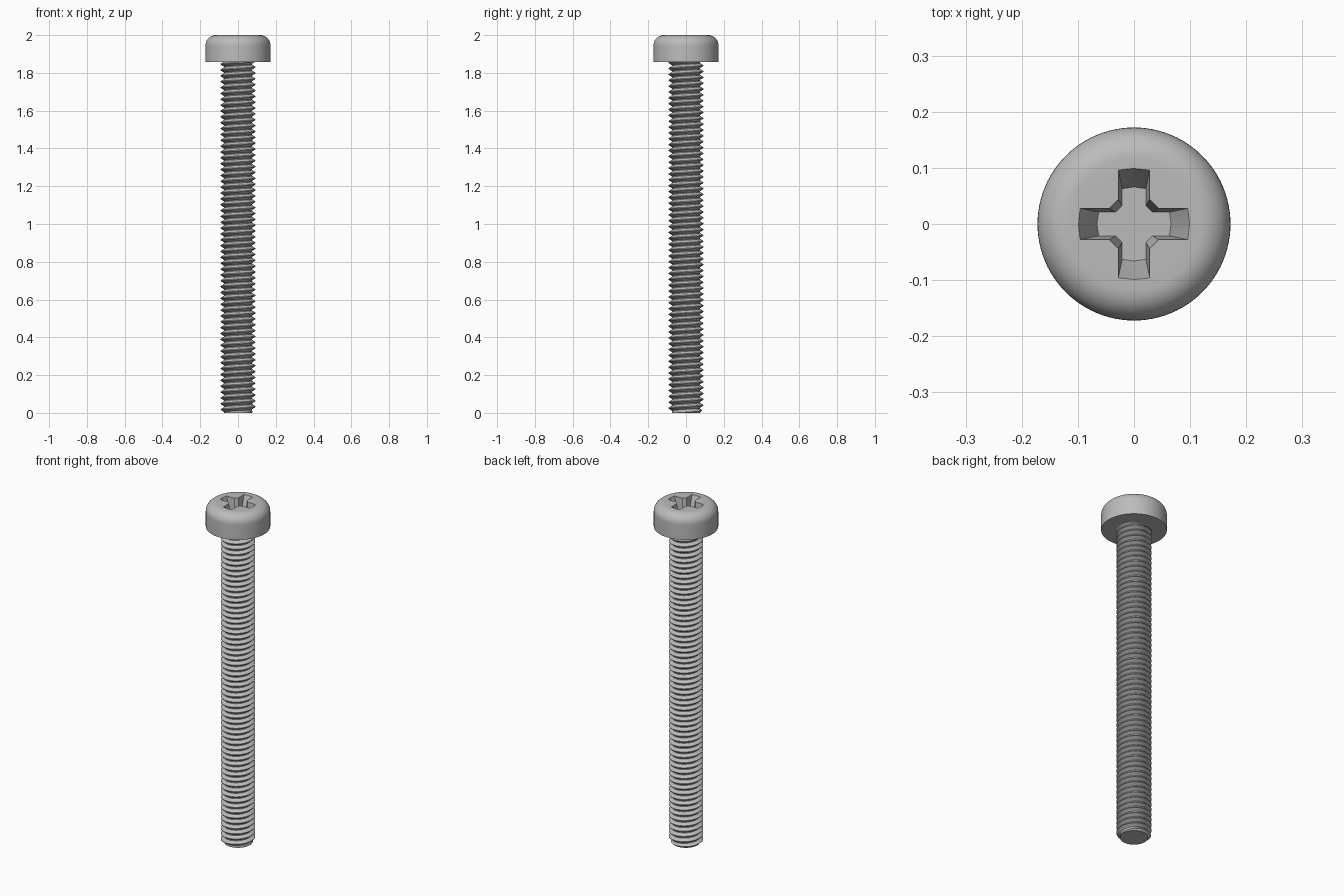
import bpy, bmesh
from math import sin, cos, pi, radians

if "Cube" in bpy.data.objects:
    bpy.data.objects.remove(bpy.data.objects["Cube"])

steel = bpy.data.materials.new("steel_grey")
steel.use_nodes = True
GREY = (0.5, 0.5, 0.5, 1)
steel.diffuse_color = GREY
steel.node_tree.nodes["Principled BSDF"].inputs["Base Color"].default_value = GREY

HEAD_BASE, TOP = 1.857, 2.0
HEAD_R, ROUND = 0.172, 0.055
ROOT, CREST, PITCH = 0.074, 0.092, 0.031


def finish(bm, name):
    bmesh.ops.remove_doubles(bm, verts=bm.verts, dist=1e-5)
    bmesh.ops.recalc_face_normals(bm, faces=bm.faces)
    mesh = bpy.data.meshes.new(name)
    bm.to_mesh(mesh)
    bm.free()
    mesh.materials.append(steel)
    obj = bpy.data.objects.new(name, mesh)
    bpy.context.collection.objects.link(obj)
    return obj


def select(obj):
    bpy.ops.object.select_all(action='DESELECT')
    obj.select_set(True)
    bpy.context.view_layer.objects.active = obj


def loft(name, rings):
    """Skin closed rings of points, with flat caps at both ends."""
    bm = bmesh.new()
    loops = [[bm.verts.new(p) for p in ring] for ring in rings]
    n = len(loops[0])
    for a, b in zip(loops, loops[1:]):
        for i in range(n):
            j = (i + 1) % n
            bm.faces.new((a[i], a[j], b[j], b[i]))
    bm.faces.new(loops[0])
    bm.faces.new(loops[-1])
    return finish(bm, name)


def circle(r, z, n=96):
    return [(r * cos(2 * pi * i / n), r * sin(2 * pi * i / n), z) for i in range(n)]


def cross(end, half, corner, z):
    """Four-armed outline with bowed arm ends and chamfered inner corners."""
    arm = [(corner, -half), (end, -half), (end + 0.003, 0), (end, half), (corner, half)]
    pts = []
    for c, s in ((1, 0), (0, 1), (-1, 0), (0, -1)):
        pts += [(x * c - y * s, x * s + y * c, z) for x, y in arm]
    return pts


# Head: straight side with a rounded top rim
rim = [(HEAD_R - ROUND * (1 - cos(a)), TOP - ROUND * (1 - sin(a)))
       for a in (pi / 2 * k / 10 for k in range(11))]
head = loft("screw_head", [circle(r, z) for r, z in [(HEAD_R, HEAD_BASE)] + rim])

# Cross recess: tapered cutter, continued above the head at the same slope
DEPTH, ABOVE = 0.085, 0.2
low, high = (0.063, 0.021, 0.033), (0.096, 0.028, 0.044)
over = [h + (h - l) * ABOVE for l, h in zip(low, high)]
cutter = loft("recess_cutter", [cross(*low, TOP - DEPTH), cross(*over, TOP + DEPTH * ABOVE)])
cutter.hide_render = True
select(head)
cut = head.modifiers.new("recess", 'BOOLEAN')
cut.object = cutter
cut.solver = 'EXACT'
bpy.ops.object.modifier_apply(modifier=cut.name)
bpy.data.objects.remove(cutter)
bpy.ops.object.shade_smooth_by_angle(angle=radians(30))

# Threaded shaft: helical strip, trimmed flat at both ends and chamfered at the tip
SEG = 48
turns = int(HEAD_BASE / PITCH) + 3
profile = [(0, ROOT), (0.12, ROOT), (0.5, CREST), (0.62, CREST), (1, ROOT)]
bm = bmesh.new()
previous = None
for i in range(turns * SEG + 1):
    a = 2 * pi * i / SEG
    row = []
    for t, r in profile:
        z = min(max((i / SEG + t - 1.5) * PITCH, 0), HEAD_BASE + 0.01)
        r = min(r, ROOT + z)
        row.append(bm.verts.new((r * cos(a), r * sin(a), z)))
    if previous:
        for k in range(len(row) - 1):
            quad = (previous[k], row[k], row[k + 1], previous[k + 1])
            if max(v.co.z for v in quad) - min(v.co.z for v in quad) > 1e-5:
                bm.faces.new(quad)
    previous = row
bmesh.ops.dissolve_degenerate(bm, dist=1e-5, edges=bm.edges)
bmesh.ops.delete(bm, geom=[v for v in bm.verts if not v.link_faces], context='VERTS')
shaft = finish(bm, "threaded_shaft")
select(shaft)
bpy.ops.object.shade_smooth_by_angle(angle=radians(30))

# Flat tip closing the shaft
tip = loft("shaft_tip", [circle(ROOT, 0, SEG), circle(ROOT - 0.004, 0.02, SEG)])
